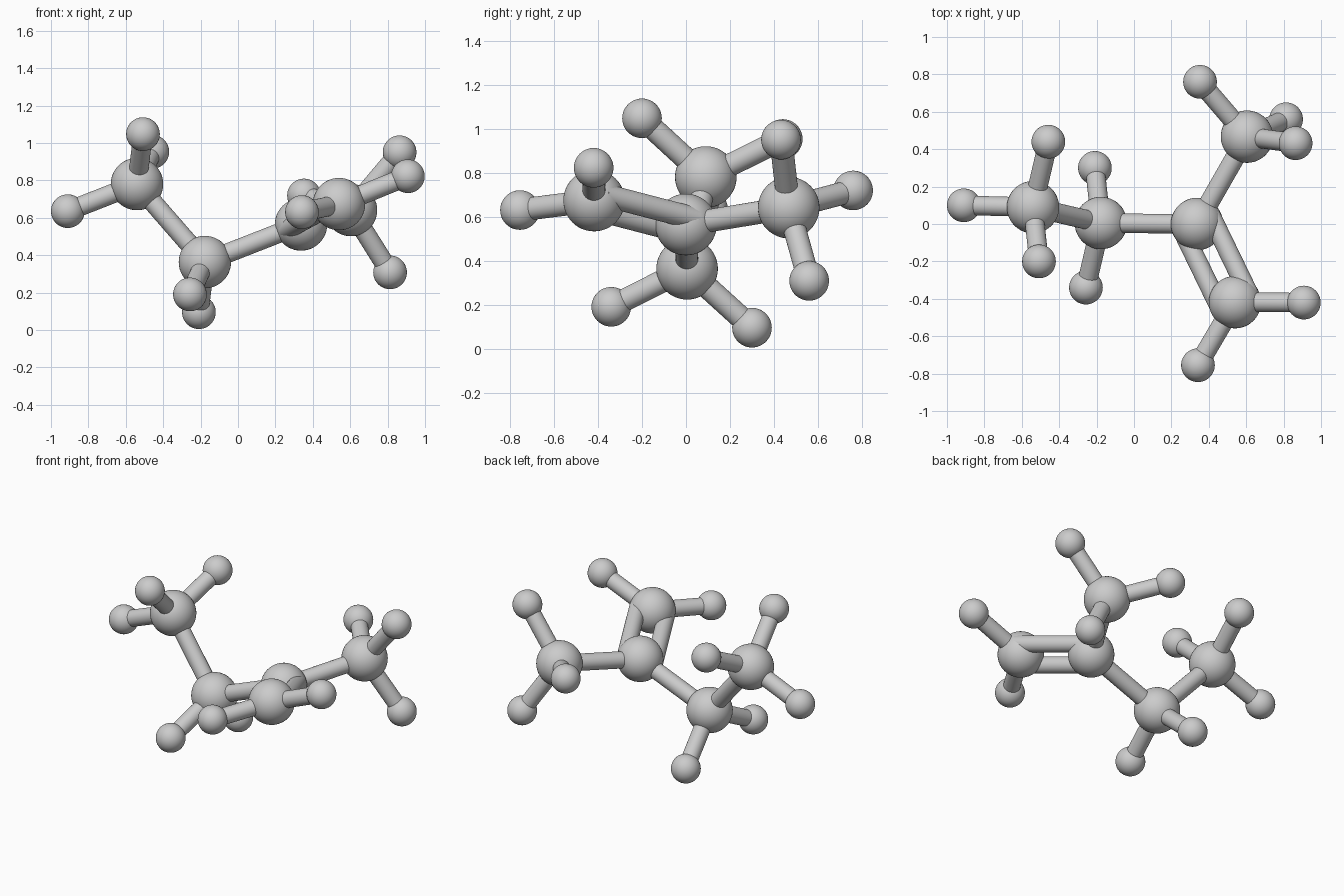
import bpy
from mathutils import Vector

if "Cube" in bpy.data.objects:
    bpy.data.objects.remove(bpy.data.objects["Cube"])

BIG_R, SMALL_R, BOND_R = 0.14, 0.09, 0.052
DOUBLE_OFFSET = 0.09

# Large atoms: position and the small atoms attached to each
ATOMS = {
    "chain_end": ((-0.54, 0.09, 0.78),
                  [(-0.91, 0.10, 0.635), (-0.508, -0.20, 1.047), (-0.458, 0.44, 0.953)]),
    "chain_middle": ((-0.177, 0.005, 0.363),
                     [(-0.209, 0.30, 0.095), (-0.257, -0.34, 0.19)]),
    "branch_centre": ((0.337, 0.0, 0.564), []),
    "double_end": ((0.54, -0.418, 0.673),
                   [(0.908, -0.42, 0.822), (0.342, -0.755, 0.63)]),
    "branch_end": ((0.604, 0.467, 0.641),
                   [(0.353, 0.76, 0.719), (0.813, 0.56, 0.308), (0.864, 0.432, 0.95)]),
}


def finish(name):
    bpy.context.object.name = name
    bpy.ops.object.shade_smooth_by_angle()


def ball(name, pos, radius):
    bpy.ops.mesh.primitive_uv_sphere_add(segments=48, ring_count=24, radius=radius, location=pos)
    finish(name)


def bond(name, a, b, shift=Vector()):
    a, b = Vector(a) + shift, Vector(b) + shift
    d = b - a
    bpy.ops.mesh.primitive_cylinder_add(vertices=32, radius=BOND_R, depth=d.length,
                                        location=(a + b) / 2,
                                        rotation=d.to_track_quat('Z', 'Y').to_euler())
    finish(name)


# Atoms with their small neighbours
for name, (pos, small) in ATOMS.items():
    ball(name + "_large_atom", pos, BIG_R)
    for i, p in enumerate(small, 1):
        ball(f"{name}_small_atom_{i}", p, SMALL_R)
        bond(f"{name}_small_bond_{i}", pos, p)

# Single bonds between large atoms
P = {k: Vector(v[0]) for k, v in ATOMS.items()}
for a, b in (("chain_end", "chain_middle"), ("chain_middle", "branch_centre"),
             ("branch_centre", "branch_end")):
    bond(f"{a}_to_{b}_bond", P[a], P[b])

# Double bond: two parallel rods in the plane of the branch
c, e = P["branch_centre"], P["double_end"]
d = e - c
normal = d.cross(P["chain_middle"] - P["branch_end"])
side = d.cross(normal).normalized() * DOUBLE_OFFSET
for label, s in (("left", 1), ("right", -1)):
    bond(f"double_bond_{label}", c, e, side * s)
